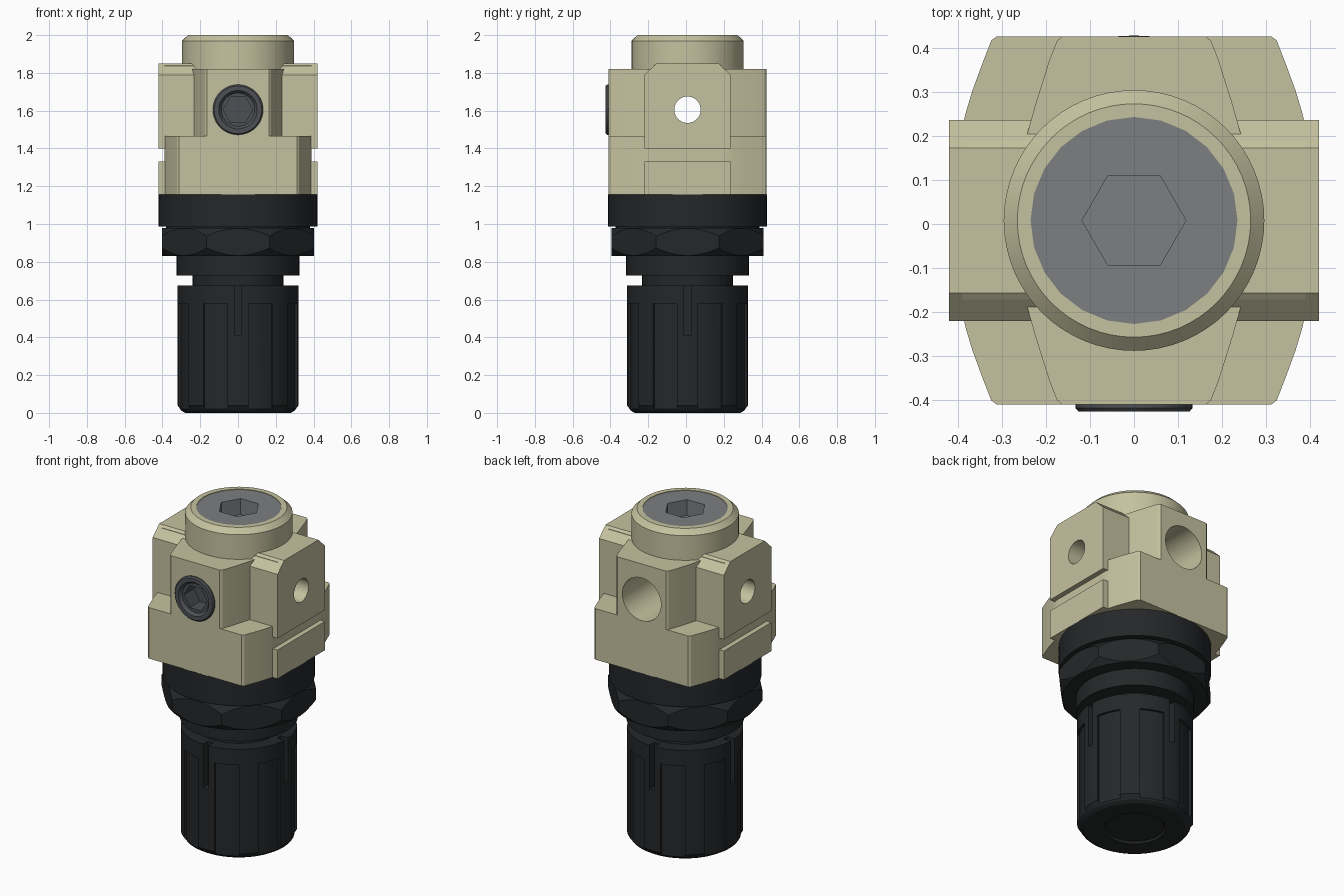
import bpy, bmesh, math
from math import cos, sin, pi, radians

if "Cube" in bpy.data.objects:
    bpy.data.objects.remove(bpy.data.objects["Cube"])

CY = 0.008          # y of the vertical axis
PZ = 1.605          # height of the ports


def place(u, v, w, axis):
    if axis == 'x':
        return (w, u + CY, v)
    if axis == 'y':
        return (u, w, v)
    return (u, v + CY, w)


def material(name, rgb):
    m = bpy.data.materials.new(name)
    m.diffuse_color = (*rgb, 1)
    m.use_nodes = True
    m.node_tree.nodes["Principled BSDF"].inputs["Base Color"].default_value = m.diffuse_color
    return m


CREAM = material("cream", (0.56, 0.54, 0.35))
BLACK = material("black", (0.018, 0.020, 0.022))
STEEL = material("steel", (0.20, 0.21, 0.22))
DARK = material("dark_steel", (0.075, 0.08, 0.09))


def loft(name, rings, mat):
    """Solid through a list of equal-length point rings."""
    bm = bmesh.new()
    vs = [[bm.verts.new(p) for p in r] for r in rings]
    n = len(vs[0])
    for a, b in zip(vs, vs[1:]):
        for i in range(n):
            j = (i + 1) % n
            bm.faces.new((a[i], a[j], b[j], b[i]))
    bm.faces.new(vs[0])
    bm.faces.new(vs[-1])
    bmesh.ops.recalc_face_normals(bm, faces=bm.faces)
    me = bpy.data.meshes.new(name)
    bm.to_mesh(me)
    bm.free()
    me.materials.append(mat)
    ob = bpy.data.objects.new(name, me)
    bpy.context.collection.objects.link(ob)
    return ob


def prism(name, pts, a, b, axis='z', mat=CREAM):
    return loft(name, [[place(u, v, w, axis) for u, v in pts] for w in (a, b)], mat)


def ngon(r, n, cu=0, cv=0, turn=0):
    return [(cu + r * cos(turn + 2 * pi * i / n), cv + r * sin(turn + 2 * pi * i / n))
            for i in range(n)]


def lathe(name, prof, n=64, axis='z', cv=0, mat=BLACK):
    """Revolve (radius, position) pairs about an axis."""
    return loft(name, [[place(u, v, w, axis) for u, v in ngon(r, n, 0, cv)]
                       for r, w in prof], mat)


def boolean(ob, op, *others):
    for o in others:
        m = ob.modifiers.new("b", 'BOOLEAN')
        m.operation, m.object, m.solver = op, o, 'EXACT'
        dg = bpy.context.evaluated_depsgraph_get()
        me = bpy.data.meshes.new_from_object(ob.evaluated_get(dg))
        ob.modifiers.clear()
        ob.data = me
        bpy.data.objects.remove(o)


def mirror4(q):
    """Quarter outline, running from +v towards +u, mirrored to a full outline."""
    right = q + [(u, -v) for u, v in reversed(q)]
    return right + [(-u, v) for u, v in reversed(right)]


# --- Cream body: base, upper block, side webs, pads, round head
body = prism("valve_body", mirror4([(0.312, 0.418), (0.324, 0.409), (0.345, 0.355),
                                    (0.367, 0.295), (0.382, 0.245), (0.39, 0.21)]),
             1.155, 1.465)
block = prism("block", mirror4([(0.163, 0.418), (0.175, 0.408), (0.192, 0.365),
                                (0.225, 0.26), (0.25, 0.17)]), 1.30, 1.82)
web = prism("web", [(-0.18, 1.3), (0.18, 1.3), (0.18, 1.838), (0.165, 1.85),
                    (-0.165, 1.85), (-0.18, 1.838)], -0.39, 0.39, 'x')
pad = prism("pad", [(-0.228, 1.40), (0.228, 1.40), (0.228, 1.79), (0.165, 1.85),
                    (-0.165, 1.85), (-0.228, 1.79)], -0.42, 0.42, 'x')
low_pad = prism("low_pad", [(-0.228, 1.155), (0.228, 1.155), (0.228, 1.33),
                            (-0.228, 1.33)], -0.42, 0.42, 'x')
head = lathe("head", [(0.296, 1.6), (0.296, 1.97), (0.265, 2.0)], mat=CREAM)
boolean(body, 'UNION', block, web, pad, low_pad, head)

# Side through bore, rear port, front plug seat, top cap seat
boolean(body, 'DIFFERENCE',
        prism("bore", ngon(0.07, 40, 0, PZ), -0.6, 0.6, 'x'),
        prism("rear_port", ngon(0.13, 48, 0, PZ), 0.12, 0.6, 'y'),
        prism("plug_seat", ngon(0.125, 48, 0, PZ), -0.6, -0.22, 'y'),
        prism("cap_seat", ngon(0.235, 24), 1.85, 2.2))

# --- Grey top cap with hex socket
cap = prism("top_cap", ngon(0.235, 24), 1.85, 1.997, mat=STEEL)
boolean(cap, 'DIFFERENCE', prism("hex", ngon(0.118, 6), 1.90, 2.2, mat=STEEL))

# --- Front plug with hex socket
plug = lathe("front_plug", [(0.124, -0.23), (0.124, -0.405), (0.133, -0.405),
                            (0.133, -0.418), (0.126, -0.426), (0.102, -0.426),
                            (0.088, -0.408)], 48, 'y', PZ, DARK)
boolean(plug, 'DIFFERENCE',
        prism("hex", ngon(0.078, 6, 0, PZ), -0.6, -0.31, 'y', DARK))

# --- Black ring under the body, and lower bonnet with collar and neck
ring = lathe("mounting_ring", [(0.38, 0.94), (0.38, 0.987), (0.42, 0.987),
                               (0.42, 1.155)], 80)
bonnet = lathe("bonnet", [(0.24, 0.60), (0.24, 0.727), (0.325, 0.727), (0.325, 0.85)])

# --- Octagonal panel nut with chamfered corners
nut = prism("panel_nut", ngon(0.403 / cos(pi / 8), 8, turn=pi / 8), 0.83, 0.98, mat=BLACK)
boolean(nut, 'INTERSECT',
        lathe("cone", [(0.386, 0.81), (0.40, 0.83), (0.45, 0.89), (0.45, 0.92),
                       (0.40, 0.98), (0.386, 1.0)], 96))

# --- Adjusting knob: chamfered, fluted, slotted
knob = lathe("adjusting_knob", [(0.28, 0), (0.30, 0.012), (0.32, 0.04), (0.32, 0.675)], 80)
for k in range(8):
    mid = radians(22.5 + 45 * k)
    arc = [mid + radians(a) for a in (-12.5, -6, 0, 6, 12.5)]
    pts = [(0.307 * cos(a), 0.307 * sin(a)) for a in arc]
    pts += [(0.37 * cos(a), 0.37 * sin(a)) for a in reversed(arc)]
    boolean(knob, 'DIFFERENCE', prism("flute", pts, -0.1, 0.58, mat=BLACK))
for k in range(4):
    c, s = cos(k * pi / 2), sin(k * pi / 2)
    pts = [(c * u - s * v, s * u + c * v) for u, v in
           ((0.27, -0.018), (0.4, -0.018), (0.4, 0.018), (0.27, 0.018))]
    boolean(knob, 'DIFFERENCE', prism("slot", pts, 0.41, 0.8, mat=BLACK))
# Shallow dish in the knob's underside
boolean(knob, 'DIFFERENCE', lathe("dish", [(0.17, -0.1), (0.17, 0.0), (0.16, 0.012)]))

# --- Smooth shading on round surfaces, crisp edges
for ob in bpy.context.scene.objects:
    ob.select_set(True)
bpy.context.view_layer.objects.active = body
bpy.ops.object.shade_smooth_by_angle(angle=radians(22))
